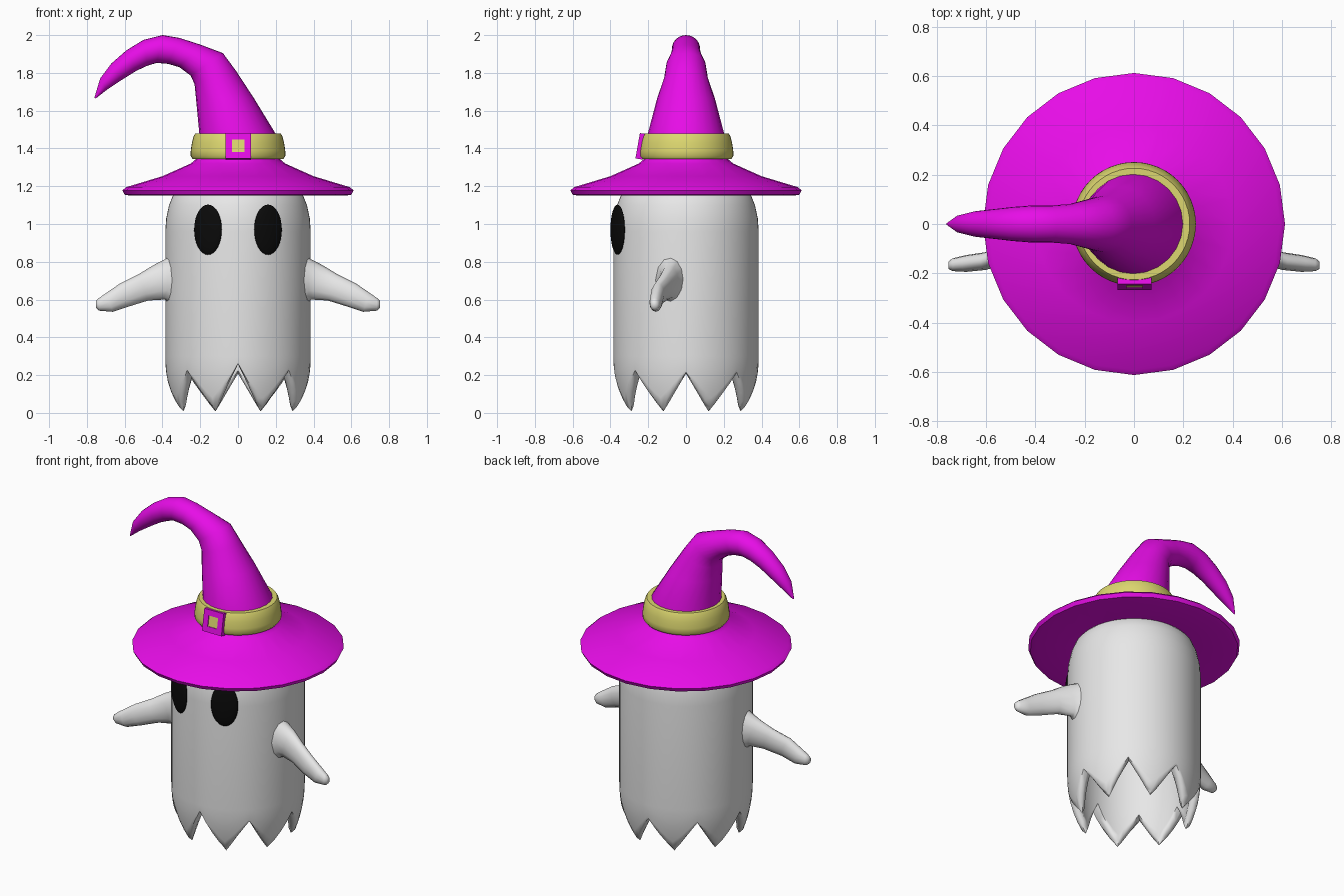
import bpy, bmesh, math
from mathutils import Vector, Matrix

if "Cube" in bpy.data.objects:
    bpy.data.objects.remove(bpy.data.objects["Cube"], do_unlink=True)


def material(name, color, rough=0.6):
    m = bpy.data.materials.new(name)
    m.use_nodes = True
    m.diffuse_color = (*color, 1)
    node = m.node_tree.nodes["Principled BSDF"]
    node.inputs["Base Color"].default_value = (*color, 1)
    node.inputs["Roughness"].default_value = rough
    return m


WHITE = material("sheet white", (0.8, 0.8, 0.8))
MAGENTA = material("hat magenta", (0.8, 0.004, 0.8))
YELLOW = material("band yellow", (0.72, 0.68, 0.16))
BLACK = material("eye black", (0.003, 0.003, 0.003))


def finish(name, bm, mat, angle=None):
    bmesh.ops.recalc_face_normals(bm, faces=bm.faces)
    mesh = bpy.data.meshes.new(name)
    bm.to_mesh(mesh)
    bm.free()
    mesh.materials.append(mat)
    ob = bpy.data.objects.new(name, mesh)
    bpy.context.collection.objects.link(ob)
    if angle:
        bpy.ops.object.select_all(action='DESELECT')
        bpy.context.view_layer.objects.active = ob
        ob.select_set(True)
        bpy.ops.object.shade_smooth_by_angle(angle=math.radians(angle))
    return ob


def loft(name, rings, mat, angle=50, caps=True, loop=False):
    """Skin a list of equally sized closed rings of points."""
    bm = bmesh.new()
    rows = [[bm.verts.new(p) for p in ring] for ring in rings]
    n = len(rows[0])
    pairs = list(zip(rows, rows[1:]))
    if loop:
        pairs.append((rows[-1], rows[0]))
    for a, b in pairs:
        for i in range(n):
            j = (i + 1) % n
            bm.faces.new((a[i], a[j], b[j], b[i]))
    if caps:
        bm.faces.new(rows[0])
        bm.faces.new(rows[-1])
    return finish(name, bm, mat, angle)


def angles(n):
    return [2 * math.pi * i / n for i in range(n)]


def circle(r, z, n):
    return [(r * math.cos(a), r * math.sin(a), z) for a in angles(n)]


# Body: hollow sheet with eight drooping points along the hem
COLS, RAD, HEM = 64, 0.385, 0.3


def hem_z(a):
    u = abs(2 * ((a / (math.pi / 4)) % 1) - 1)      # 1 in a notch, 0 at a tip
    front = max(0, -math.sin(a)) ** 4
    return 0.008 + (0.2 + 0.05 * front) * u ** 1.15


def hem_ring(t, r_top, r_tip, lift=0.0):
    ring = []
    for a in angles(COLS):
        z = HEM + (hem_z(a) + lift - HEM) * t
        r = r_top + (r_tip - r_top) * ((HEM - z) / HEM) ** 2
        ring.append((r * math.cos(a), r * math.sin(a), z))
    return ring


steps = [0, 0.25, 0.5, 0.75, 0.92]
inner = [circle(r, z, COLS) for r, z in ((0.02, 1.2), (0.25, 1.13), (0.325, 0.95))]
inner += [hem_ring(t, 0.325, 0.29, 0.01) for t in steps]
lip = [hem_ring(1, 0.355, 0.31)]
outer = [hem_ring(t, RAD, 0.325) for t in reversed(steps)]
dome = ((RAD, 0.96), (0.38, 1.03), (0.365, 1.1), (0.345, 1.15),
        (0.28, 1.22), (0.15, 1.26), (0.02, 1.27))
outer += [circle(r, z, COLS) for r, z in dome]
loft("body", inner + lip + outer, WHITE, 70)

# Arms: x, y, z, half depth, half height
arm = ((0.33, -0.07, 0.70, 0.10, 0.16), (0.375, -0.08, 0.705, 0.07, 0.115),
       (0.42, -0.09, 0.69, 0.05, 0.09), (0.5, -0.115, 0.665, 0.042, 0.07),
       (0.6, -0.15, 0.625, 0.036, 0.062), (0.68, -0.16, 0.585, 0.034, 0.05),
       (0.735, -0.165, 0.575, 0.026, 0.034), (0.752, -0.167, 0.575, 0.015, 0.018))
for side, label in ((1, "left"), (-1, "right")):
    rings = [[(side * (x + 0.35 * h * math.sin(a)), y + d * math.cos(a), z + h * math.sin(a))
              if 0.4 < x < 0.7 else (side * x, y + d * math.cos(a), z + h * math.sin(a))
              for a in angles(12)] for x, y, z, d, h in arm]
    loft(label + "_arm", rings, WHITE, 70)

    # Eyes: flattened ovals set against the body
    bm = bmesh.new()
    turn = side * math.radians(24)
    place = (Matrix.Translation((side * 0.159, -0.362, 0.97))
             @ Matrix.Rotation(turn, 4, 'Z')
             @ Matrix.Diagonal((0.08, 0.022, 0.133, 1)))
    bmesh.ops.create_uvsphere(bm, u_segments=24, v_segments=16, radius=1, matrix=place)
    finish(label + "_eye", bm, BLACK, 60)

# Hat: round brim continuing into a crown that bends to the right
SEG = 24
brim = ((0.02, 1.175), (0.35, 1.165), (0.57, 1.15), (0.6, 1.155), (0.612, 1.178),
        (0.592, 1.195), (0.4, 1.253), (0.25, 1.32), (0.215, 1.35))
rings = [circle(r, z, SEG) for r, z in brim]
# each section runs from its outer-bend point to its inner-bend point in (x, z)
crown = (((0.198, 1.48), (-0.205, 1.48)), ((0.085, 1.665), (-0.222, 1.66)),
         ((-0.01, 1.81), (-0.23, 1.74)), ((-0.08, 1.905), (-0.25, 1.785)),
         ((-0.2, 1.95), (-0.31, 1.83)), ((-0.31, 1.985), (-0.37, 1.848)),
         ((-0.40, 2.0), (-0.43, 1.853)), ((-0.50, 1.975), (-0.48, 1.838)),
         ((-0.59, 1.92), (-0.54, 1.81)), ((-0.67, 1.85), (-0.62, 1.76)),
         ((-0.73, 1.77), (-0.695, 1.71)), ((-0.76, 1.67), (-0.754, 1.664)))
for (ax, az), (bx, bz) in crown:
    mid = Vector(((ax + bx) / 2, 0, (az + bz) / 2))
    half = Vector((ax, 0, az)) - mid
    side_axis = Vector((0, half.length, 0))
    rings.append([mid + half * math.cos(a) + side_axis * math.sin(a) for a in angles(SEG)])
loft("hat", rings, MAGENTA, 50)

# Hat band
band = ((0.195, 1.345), (0.24, 1.345), (0.251, 1.36), (0.25, 1.39), (0.244, 1.43),
        (0.235, 1.465), (0.226, 1.48), (0.19, 1.48))
loft("hat_band", [circle(r, z, 48) for r, z in band], YELLOW, 50, caps=False, loop=True)

# Buckle: square frame leaning with the band, and a plate in its opening
lean = Matrix.Translation((0.002, -0.242, 1.412)) @ Matrix.Rotation(math.radians(-10), 4, 'X')


def square(h, y):
    return [lean @ Vector((sx * h, y, sz * h)) for sx, sz in ((-1, -1), (1, -1), (1, 1), (-1, 1))]


OUT, HOLE = 0.068, 0.033
loft("buckle_frame", [square(OUT, 0.025), square(OUT, -0.014), square(HOLE, -0.014),
                      square(HOLE, 0.025)], MAGENTA, None, caps=False, loop=True)
loft("buckle_plate", [square(HOLE, -0.001), square(HOLE, -0.009)], YELLOW, None)
